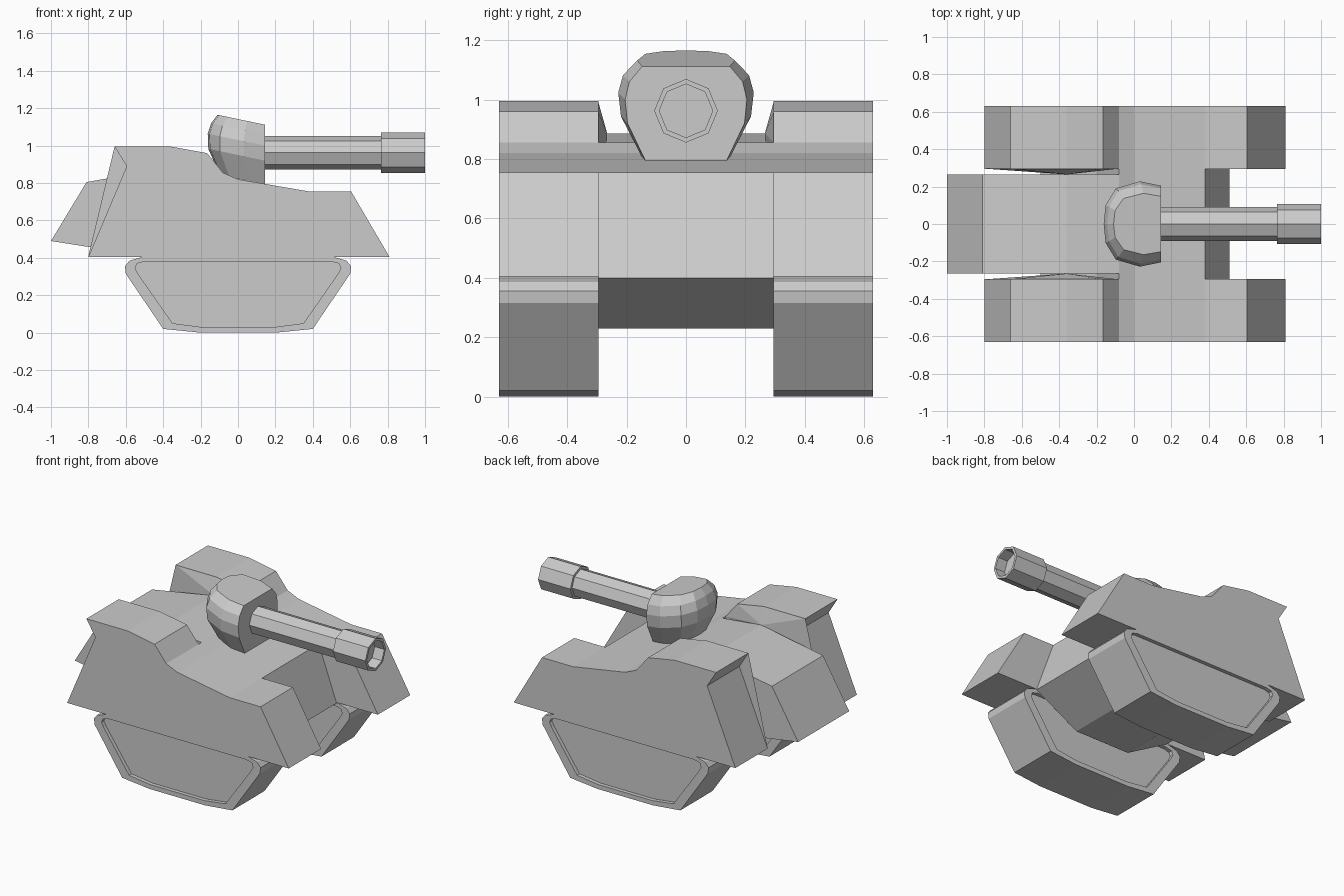
import bpy, bmesh, math

cube = bpy.data.objects.get("Cube")
if cube:
    bpy.data.objects.remove(cube, do_unlink=True)

grey = bpy.data.materials.new("plain_grey")
grey.use_nodes = True
grey.diffuse_color = (0.6, 0.6, 0.6, 1)
grey.node_tree.nodes["Principled BSDF"].inputs["Base Color"].default_value = (0.6, 0.6, 0.6, 1)


def finish(name, bm):
    bmesh.ops.recalc_face_normals(bm, faces=bm.faces)
    mesh = bpy.data.meshes.new(name)
    bm.to_mesh(mesh)
    bm.free()
    mesh.materials.append(grey)
    obj = bpy.data.objects.new(name, mesh)
    bpy.context.collection.objects.link(obj)
    return obj


def loft(name, rings):
    """Skin a list of equal rings and cap both ends."""
    bm = bmesh.new()
    loops = [[bm.verts.new(p) for p in ring] for ring in rings]
    n = len(loops[0])
    for a, b in zip(loops, loops[1:]):
        for i in range(n):
            j = (i + 1) % n
            bm.faces.new((a[i], a[j], b[j], b[i]))
    bm.faces.new(loops[0])
    bm.faces.new(loops[-1])
    return finish(name, bm)


def prism(name, profile, y0, y1):
    return loft(name, [[(x, y, z) for x, z in profile] for y in (y0, y1)])


def mirrored(half):
    """Complete an x-symmetric profile from its +x half, listed bottom to top."""
    return half + [(-x, z) for x, z in reversed(half)]


# Hull between the tracks and the tail block behind it
prism("centre_hull", [(-.08, .855), (0, .82), (.38, .755), (.51, .40),
                      (.2, .23), (-.2, .23), (-.5, .40), (-.2, .6)], -.295, .295)
prism("tail_block", [(-1, .49), (-.81, .805), (-.36, .885), (-.08, .855),
                     (-.08, .45), (-.6, .427)], -.265, .265)

# Side pods, their sloping inner walls, and the tracks with recessed panels
pod = [(-.80, .405), (-.595, .89), (-.66, .995), (-.36, .995), (-.165, .96),
       (-.08, .855), (0, .82), (.38, .755), (.605, .755), (.81, .405)]
rim = mirrored([(.2, 0), (.4, .02), (.6, .315), (.605, .355), (.58, .385), (.51, .405)])
panel = mirrored([(.195, .03), (.35, .05), (.535, .315), (.55, .345), (.54, .37), (.5, .38)])
for side, s in (("left", 1), ("right", -1)):
    prism(side + "_pod", pod, s * .295, s * .63)

    bm = bmesh.new()
    for x, y, z in [(-.80, .296, .41), (-.36, .265, .885), (-.08, .296, .855),
                    (-.61, .296, .89), (-.66, .296, .995), (-.36, .296, .995), (-.165, .296, .96)]:
        bm.verts.new((x, s * y, z))
    bmesh.ops.convex_hull(bm, input=bm.verts)
    finish(side + "_pod_inner_wall", bm)

    layers = [(panel, .32), (panel, .295), (rim, .295), (rim, .63), (panel, .63), (panel, .605)]
    loft(side + "_track", [[(x, s * y, z) for x, z in prof] for prof, y in layers])

# Turret: tilted rings stacked upwards, flat at the front
FRONT = .145
half = [(-.165, 0), (-.155, .1), (-.10, .19), (.03, .228), (FRONT, .205)]
outline = half + [(x, -y) for x, y in reversed(half[1:])]
rings = []
for length, width, z in [(.78, .66, .822), (.98, .96, .95), (.99, 1, 1.03),
                         (.93, .93, 1.09), (.82, .72, 1.142)]:
    ring = []
    for x, y in outline:
        rx = FRONT - (FRONT - x) * length
        ring.append((rx, y * width, z - .21 * rx))
    rings.append(ring)
loft("turret", rings)


# Eight-sided gun barrel with a hollow muzzle
def octagon(x, r):
    return [(x, r * math.sin(i * math.pi / 4), .962 + r * math.cos(i * math.pi / 4))
            for i in range(8)]


loft("gun_barrel", [octagon(.10, .09), octagon(.78, .09)])
loft("muzzle", [octagon(.765, .107), octagon(1, .107), octagon(1, .09), octagon(.93, .09)])
